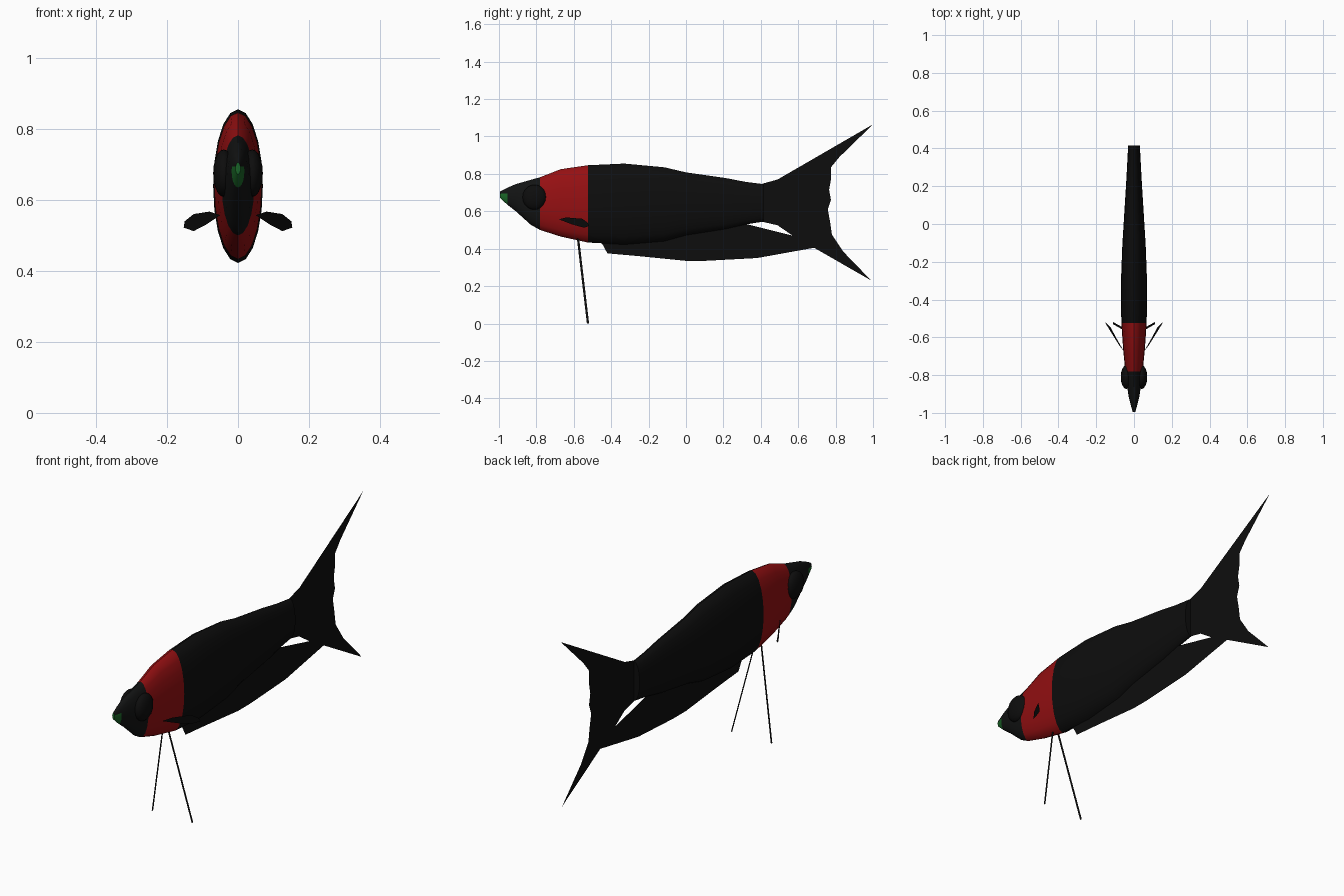
import bpy, bmesh
from math import sin, cos, pi

cube = bpy.data.objects.get("Cube")
if cube:
    bpy.data.objects.remove(cube, do_unlink=True)


def material(name, rgb):
    m = bpy.data.materials.new(name)
    m.use_nodes = True
    m.diffuse_color = (*rgb, 1)
    m.node_tree.nodes["Principled BSDF"].inputs["Base Color"].default_value = (*rgb, 1)
    return m


black = material("black", (0.004, 0.004, 0.004))
charcoal = material("charcoal", (0.006, 0.0065, 0.0065))
red = material("red", (0.3, 0.005, 0.006))
green = material("green", (0.01, 0.13, 0.02))


def add_object(name, bm, mats, smooth=False):
    mesh = bpy.data.meshes.new(name)
    bm.to_mesh(mesh)
    bm.free()
    for m in mats:
        mesh.materials.append(m)
    obj = bpy.data.objects.new(name, mesh)
    bpy.context.collection.objects.link(obj)
    for p in mesh.polygons:
        p.use_smooth = smooth
    return obj


def sheet(name, points, mat):
    """One flat face through the given outline."""
    bm = bmesh.new()
    bm.faces.new([bm.verts.new(p) for p in points])
    return add_object(name, bm, [mat])


# Body: oval rings lofted from mouth to tail root (y, top, bottom, half width)
stations = [
    (-0.995, 0.705, 0.672, 0.007), (-0.955, 0.726, 0.635, 0.018),
    (-0.91, 0.745, 0.6, 0.029), (-0.83, 0.768, 0.528, 0.041),
    (-0.78, 0.782, 0.5, 0.046), (-0.67, 0.825, 0.465, 0.057),
    (-0.525, 0.846, 0.433, 0.067), (-0.33, 0.855, 0.422, 0.07),
    (-0.115, 0.835, 0.44, 0.062), (0.0, 0.808, 0.472, 0.055),
    (0.21, 0.778, 0.505, 0.042), (0.32, 0.757, 0.53, 0.036),
    (0.415, 0.745, 0.545, 0.031),
]
SIDES = 20
bm = bmesh.new()
rings = []
for y, top, bottom, w in stations:
    mid, h = (top + bottom) / 2, (top - bottom) / 2
    rings.append([bm.verts.new((w * sin(2 * pi * i / SIDES), y, mid + h * cos(2 * pi * i / SIDES)))
                  for i in range(SIDES)])
for a, b in zip(rings, rings[1:]):
    for i in range(SIDES):
        j = (i + 1) % SIDES
        bm.faces.new((a[i], a[j], b[j], b[i]))
bm.faces.new(rings[0])
bm.faces.new(rings[-1])
bmesh.ops.recalc_face_normals(bm, faces=bm.faces)
# Charcoal head, red collar, black rear, green lower lip
for f in bm.faces:
    c = f.calc_center_median()
    f.material_index = 1 if c.y < -0.78 else 2 if c.y < -0.525 else 0
    if c.y < -0.955 and c.z < 0.69:
        f.material_index = 3
body = add_object("body", bm, [black, charcoal, red, green], smooth=True)
bpy.context.view_layer.objects.active = body
body.select_set(True)
bpy.ops.object.shade_smooth_by_angle(angle=pi / 4)

# Forked tail fin and long belly fin, flat on the centre plane
tail = [(0.4, 0.745), (0.49, 0.77), (1.0, 1.065), (0.82, 0.89), (0.775, 0.835),
        (0.775, 0.77), (0.765, 0.715), (0.775, 0.66), (0.758, 0.61), (0.77, 0.545),
        (0.78, 0.475), (0.84, 0.385), (0.99, 0.23), (0.685, 0.405), (0.57, 0.47),
        (0.49, 0.525), (0.4, 0.546)]
sheet("tail_fin", [(0, y, z) for y, z in tail], black)
belly = [(-0.45, 0.43), (-0.42, 0.375), (-0.25, 0.36), (0.0, 0.335), (0.1, 0.335),
         (0.38, 0.35), (0.685, 0.405), (0.57, 0.47), (0.31, 0.535), (0.0, 0.51), (-0.33, 0.47)]
sheet("belly_fin", [(0, y, z) for y, z in belly], black)

# Paired parts
side_fin = [(0.05, -0.68, 0.557), (0.08, -0.64, 0.567), (0.125, -0.555, 0.56),
            (0.15, -0.527, 0.54), (0.153, -0.517, 0.522), (0.125, -0.545, 0.512),
            (0.09, -0.61, 0.53)]
feeler = [(0.016, -0.584, 0.46), (0.016, -0.572, 0.46), (0.112, -0.518, 0), (0.112, -0.53, 0)]
for side, s in (("left", 1), ("right", -1)):
    sheet("side_fin_" + side, [(s * x, y, z) for x, y, z in side_fin], black)
    sheet("feeler_" + side, [(s * x, y, z) for x, y, z in feeler], black)
    bm = bmesh.new()
    bmesh.ops.create_uvsphere(bm, u_segments=16, v_segments=10, radius=1)
    for v in bm.verts:
        v.co = (s * 0.04 + v.co.x * 0.03, -0.81 + v.co.y * 0.064, 0.675 + v.co.z * 0.067)
    add_object("eye_" + side, bm, [black], smooth=True)
